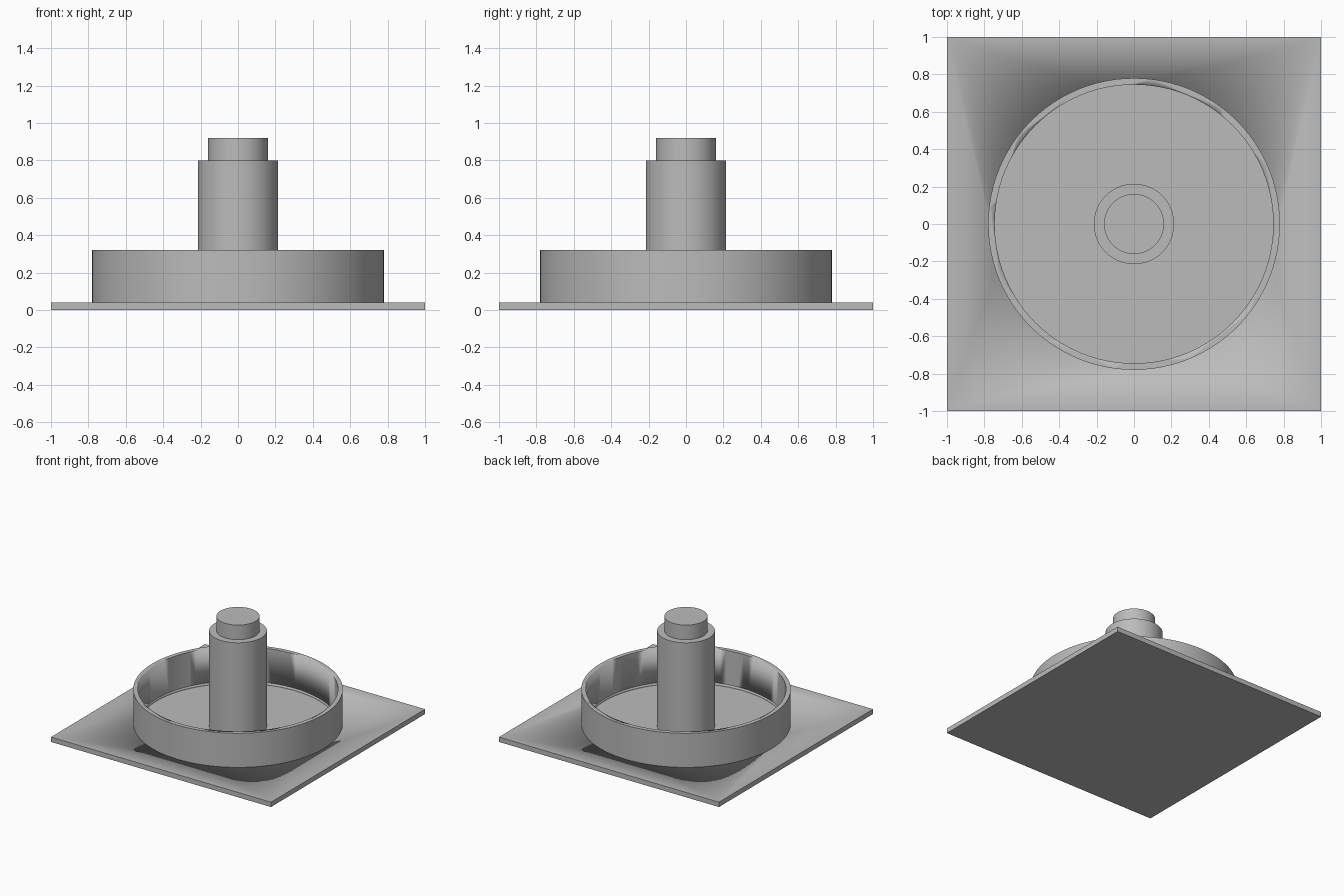
import bpy
import math

cube = bpy.data.objects.get("Cube")
if cube:
    bpy.data.objects.remove(cube, do_unlink=True)

SIDES = 96
PLATE_TOP = 0.04
FLOOR = 0.02
BORE = 0.745

grey = bpy.data.materials.new("plain_grey")
grey.use_nodes = True
colour = (0.5, 0.5, 0.5, 1)
grey.diffuse_color = colour
grey.node_tree.nodes["Principled BSDF"].inputs["Base Color"].default_value = colour


def finish(obj, name):
    obj.name = name
    obj.data.materials.clear()
    obj.data.materials.append(grey)
    bpy.ops.object.select_all(action="DESELECT")
    obj.select_set(True)
    bpy.context.view_layer.objects.active = obj
    bpy.ops.object.shade_smooth_by_angle(angle=math.radians(30))
    return obj


def cylinder(name, radius, bottom, top):
    bpy.ops.mesh.primitive_cylinder_add(
        vertices=SIDES, radius=radius, depth=top - bottom,
        location=(0, 0, (bottom + top) / 2))
    return finish(bpy.context.object, name)


def cut(obj, cutter):
    mod = obj.modifiers.new("cut", "BOOLEAN")
    mod.operation = "DIFFERENCE"
    mod.solver = "EXACT"
    mod.object = cutter
    bpy.context.view_layer.objects.active = obj
    bpy.ops.object.modifier_apply(modifier=mod.name)


# Square base plate
bpy.ops.mesh.primitive_cube_add(size=1, location=(0, 0, PLATE_TOP / 2))
plate = bpy.context.object
plate.scale = (2, 2, PLATE_TOP)
bpy.ops.object.transform_apply(location=False, rotation=False, scale=True)
finish(plate, "base_plate")

# Round wall, bored out together with a shallow recess in the plate
wall = cylinder("ring_wall", 0.78, PLATE_TOP, 0.32)
bore = cylinder("bore_cutter", BORE, FLOOR, 0.5)
bore.hide_render = True
cut(plate, bore)

# The wall cutter has to pass right through
bore.scale.z = 3
bpy.context.view_layer.update()
cut(wall, bore)
bpy.data.objects.remove(bore, do_unlink=True)

# Central post with a narrower stub on top
cylinder("center_post", 0.215, FLOOR, 0.80)
cylinder("post_stub", 0.16, 0.80, 0.92)
